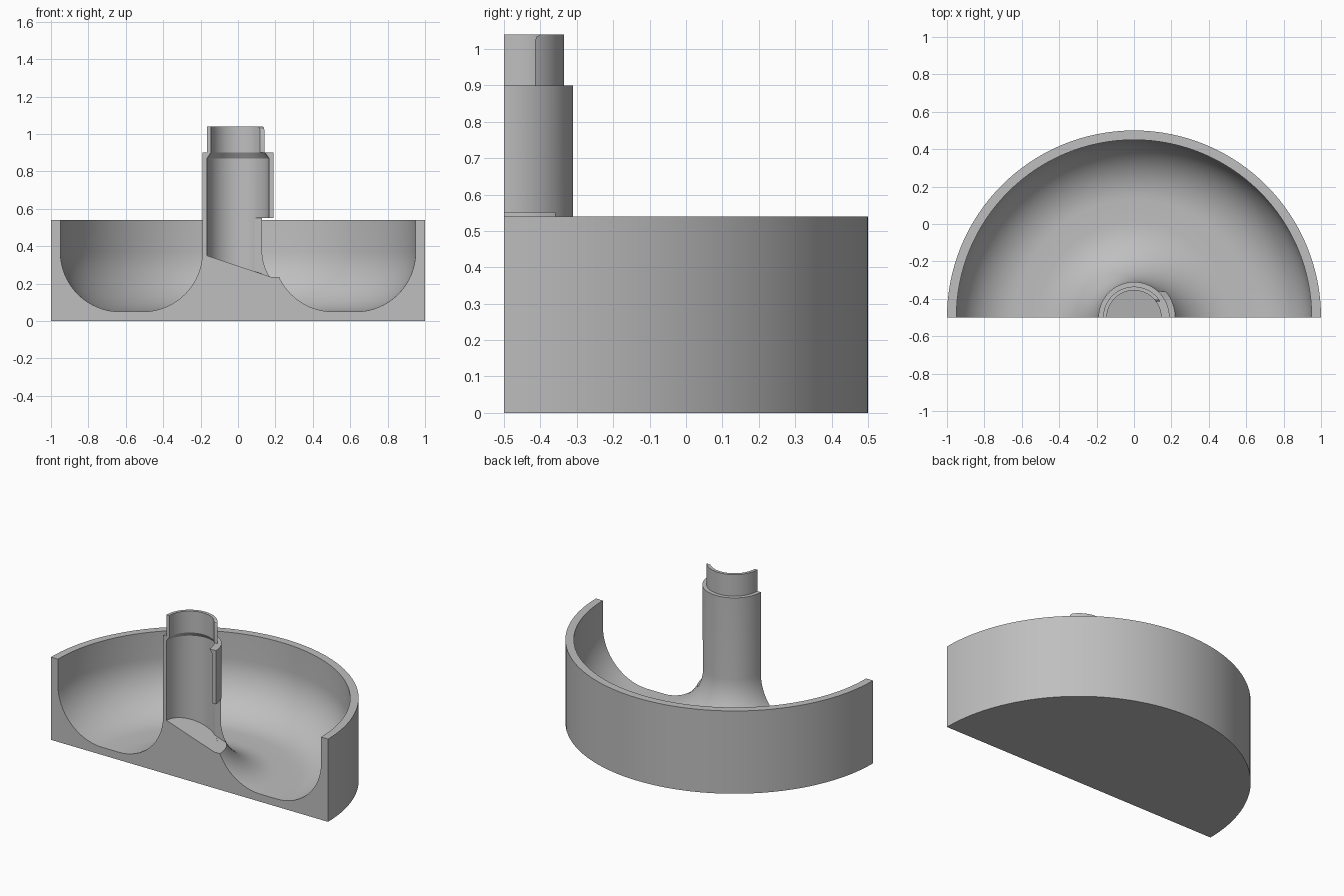
import bpy
import bmesh
from math import sin, cos, pi, radians
from mathutils import Vector, Matrix

AXIS_Y = -0.5
STEPS = 64

if "Cube" in bpy.data.objects:
    bpy.data.objects.remove(bpy.data.objects["Cube"], do_unlink=True)

gray = bpy.data.materials.new("light gray")
gray.use_nodes = True
gray.diffuse_color = (0.52, 0.52, 0.52, 1)
gray.node_tree.nodes["Principled BSDF"].inputs["Base Color"].default_value = gray.diffuse_color


def finish(name, bm):
    bmesh.ops.recalc_face_normals(bm, faces=bm.faces[:])
    mesh = bpy.data.meshes.new(name)
    bm.to_mesh(mesh)
    bm.free()
    mesh.materials.append(gray)
    obj = bpy.data.objects.new(name, mesh)
    bpy.context.collection.objects.link(obj)
    return obj


def revolve(profile, angle, steps):
    """Turn an (r, z) profile about the upright axis, closing any cut side."""
    bm = bmesh.new()
    verts = [bm.verts.new((r, AXIS_Y, z)) for r, z in profile]
    edges = [bm.edges.new(pair) for pair in zip(verts, verts[1:])]
    bmesh.ops.spin(bm, geom=verts + edges, cent=(0, AXIS_Y, 0), axis=(0, 0, 1),
                   angle=angle, steps=steps)
    bmesh.ops.remove_doubles(bm, verts=bm.verts[:], dist=0.0001)
    rim = [e for e in bm.edges if e.is_boundary]
    if rim:
        bmesh.ops.holes_fill(bm, edges=rim, sides=0)
    return bm


def prism(name, points, depth):
    bm = bmesh.new()
    face = bm.faces.new([bm.verts.new(p) for p in points])
    ext = bmesh.ops.extrude_face_region(bm, geom=[face], use_keep_orig=True)
    moved = [v for v in ext["geom"] if isinstance(v, bmesh.types.BMVert)]
    bmesh.ops.translate(bm, verts=moved, vec=Vector(depth))
    return finish(name, bm)


def arc(cr, cz, radius, start, end, n=16):
    return [(cr + radius * cos(radians(start + (end - start) * i / n)),
             cz + radius * sin(radians(start + (end - start) * i / n)))
            for i in range(n + 1)]


def ramp(x):
    return 0.295 - x / 3


# Half dish with its central post, as one turned solid
profile = [(0, 0), (1, 0), (1, 0.54), (0.95, 0.54)]
profile += arc(0.63, 0.37, 0.32, 0, -90)
profile += arc(0.51, 0.37, 0.32, -90, -180)
profile += [(0.19, 0.9), (0.165, 0.9), (0.165, 1.04), (0, 1.04)]
dish = finish("half_dish_with_post", revolve(profile, pi, STEPS))

# Notch in the neck, with a rounded top corner
notch_yz = [(-0.7, 0.9), (-0.415, 0.9), (-0.415, 1.02), (-0.411, 1.033),
            (-0.4, 1.04), (-0.4, 1.2), (-0.7, 1.2)]
notch = prism("neck_notch_cutter", [(0.03, y, z) for y, z in notch_yz], (0.3, 0, 0))

# Bore of the post, with a sloping floor
bore_bm = revolve([(0, 0.3), (0.165, 0.3), (0.165, 0.87), (0.145, 0.9),
                   (0.145, 1.3), (0, 1.3)], 2 * pi, 2 * STEPS)
for v in bore_bm.verts:
    if v.co.z < 0.4:
        v.co.z = ramp(v.co.x)
bore = finish("bore_cutter", bore_bm)

# Outlet slot through the post wall, ending in a flat lip
lift = 0.001
slot_xz = [(0.03, ramp(0.03) + lift), (0.177, 0.236), (0.4, 0.236), (0.4, 0.55), (0.03, 0.55)]
slot = prism("outlet_slot_cutter", [(x, -0.7, z) for x, z in slot_xz], (0, 0.34, 0))

# Carve the solid
bpy.ops.object.select_all(action="DESELECT")
bpy.context.view_layer.objects.active = dish
dish.select_set(True)
for cutter in (notch, bore, slot):
    cutter.hide_render = True
    mod = dish.modifiers.new(cutter.name, "BOOLEAN")
    mod.operation = "DIFFERENCE"
    mod.solver = "EXACT"
    mod.object = cutter
    bpy.ops.object.modifier_apply(modifier=mod.name)
for cutter in (notch, bore, slot):
    bpy.data.objects.remove(cutter, do_unlink=True)

bpy.ops.object.shade_smooth_by_angle(angle=radians(25))
